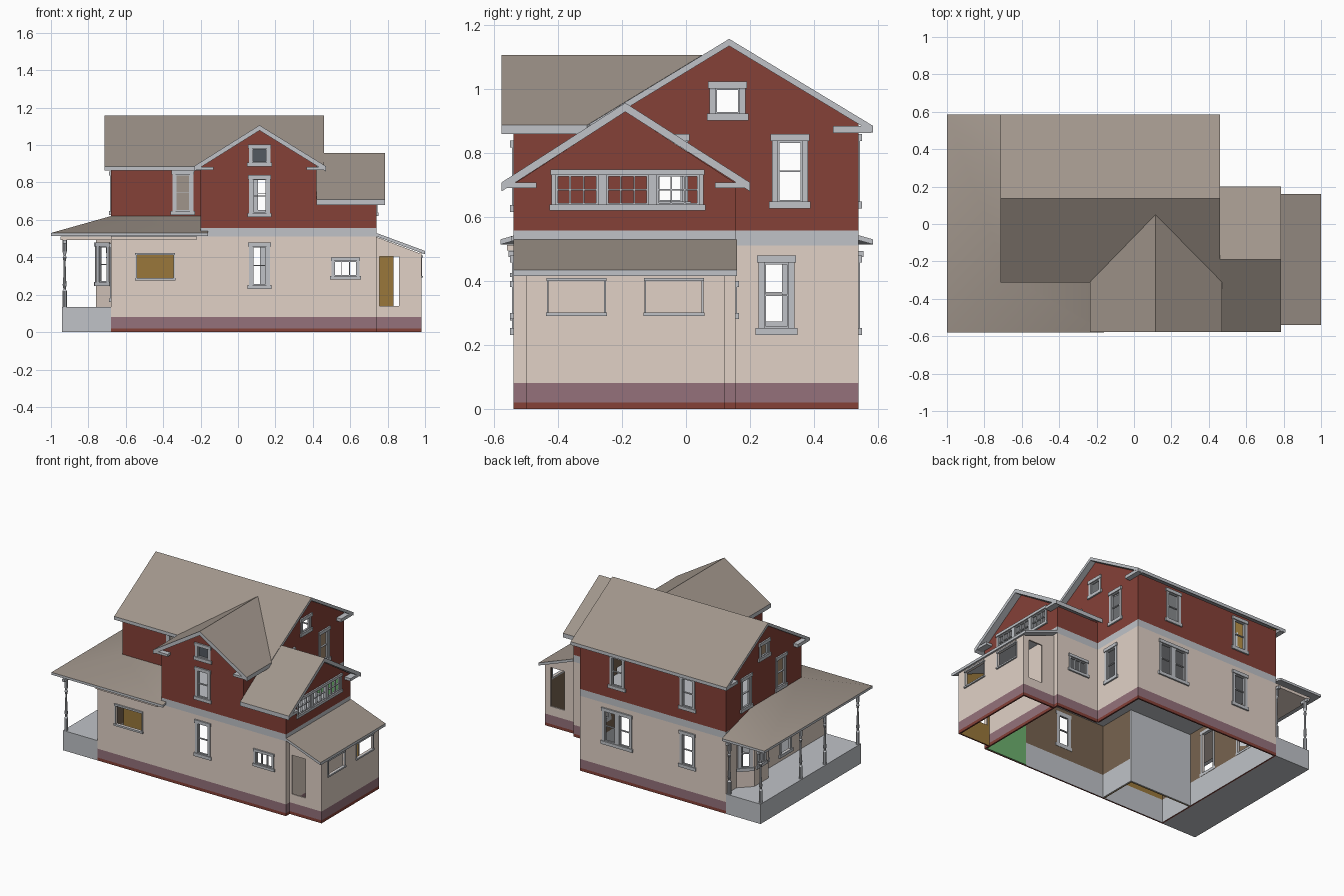
import bpy, bmesh, math
from mathutils import Matrix, Vector

if "Cube" in bpy.data.objects:
    bpy.data.objects.remove(bpy.data.objects["Cube"])


def material(name, r, g, b):
    col = [(c / 255) ** 2.2 for c in (r, g, b)] + [1]
    m = bpy.data.materials.new(name)
    m.use_nodes = True
    m.diffuse_color = col
    m.node_tree.nodes["Principled BSDF"].inputs["Base Color"].default_value = col
    return m


CREAM = material("cream siding", 224, 208, 197)
RED = material("red siding", 132, 67, 58)
PURPLE = material("plum foundation", 147, 113, 122)
TRIM = material("grey trim", 190, 193, 198)
ROOF = material("taupe shingle", 159, 148, 138)
BROWN = material("brown interior", 118, 99, 80)
GOLD = material("gold interior", 152, 119, 61)
GREEN = material("green interior", 108, 175, 110)
SLATE = material("dark slate", 84, 90, 97)


def finish(name, bm, mats):
    me = bpy.data.meshes.new(name)
    bm.to_mesh(me)
    bm.free()
    for m in mats:
        me.materials.append(m)
    ob = bpy.data.objects.new(name, me)
    bpy.context.scene.collection.objects.link(ob)
    return ob


def add_box(bm, lo, hi, frame=Matrix()):
    lo, hi = Vector(lo), Vector(hi)
    m = Matrix.Translation((lo + hi) / 2) @ Matrix.Diagonal((*(hi - lo), 1))
    bmesh.ops.create_cube(bm, size=1, matrix=frame @ m)


def box(name, lo, hi, mat):
    bm = bmesh.new()
    add_box(bm, lo, hi)
    return finish(name, bm, [mat])


def window(name, frame, uc, w, z0, z1, cols, rows, f):
    """Casing, sill, head and glazing bars around an opening."""
    bm = bmesh.new()
    a, b, out, back = uc - w / 2, uc + w / 2, -0.005, 0.012
    add_box(bm, (a, out, z0), (a + f, back, z1), frame)
    add_box(bm, (b - f, out, z0), (b, back, z1), frame)
    add_box(bm, (a - f / 2, 2 * out, z0 - .004), (b + f / 2, back, z0 + f), frame)
    add_box(bm, (a - f / 4, 2 * out, z1 - f), (b + f / 4, back, z1 + .004), frame)
    if rows:
        # Sash border
        s = .005
        a, b, z0, z1 = a + f, b - f, z0 + f, z1 - f
        for x in (a, b - s):
            add_box(bm, (x, 0, z0), (x + s, back, z1), frame)
        for z in (z0, z1 - s):
            add_box(bm, (a, 0, z), (b, back, z + s), frame)
        # Glazing bars
        for i in range(1, cols):
            x = a + (b - a) * i / cols
            add_box(bm, (x - s / 2, 0, z0), (x + s / 2, back, z1), frame)
        for i in range(1, rows):
            z = z0 + (z1 - z0) * i / rows
            add_box(bm, (a, 0, z - s / 2), (b, back, z + s / 2), frame)
    finish(name, bm, [TRIM])


BANDS = [(.02, RED), (.08, PURPLE), (.51, CREAM), (.557, TRIM), (9, RED)]


def wall(name, p0, p1, z0, z1, openings=(), gable=None, inner=BROWN):
    """Panel from p0 to p1, outside on the right hand; u runs along it."""
    d = Vector((p1[0] - p0[0], p1[1] - p0[1])).normalized()
    frame = Matrix.Rotation(math.atan2(d.y, d.x), 4, 'Z')
    depth = d.x * p0[1] - d.y * p0[0]
    frame = frame @ Matrix.Translation((0, depth, 0))
    u0, u1 = d.dot(Vector(p0)), d.dot(Vector(p1))
    holes = [(c - w / 2 + f, c + w / 2 - f, a + f, b - f)
             for c, w, a, b, _, _, f in openings]
    us = sorted({u0, u1, *[v for h in holes for v in h[:2]]})
    zs = {z0, z1, *[v for h in holes for v in h[2:]]}
    zs = sorted(zs | {z for z, _ in BANDS if z0 < z < z1})
    bm = bmesh.new()
    for ua, ub in zip(us, us[1:]):
        for za, zb in zip(zs, zs[1:]):
            u, z = (ua + ub) / 2, (za + zb) / 2
            if any(h[0] < u < h[1] and h[2] < z < h[3] for h in holes):
                continue
            q = [(ua, za), (ub, za), (ub, zb), (ua, zb)]
            face = bm.faces.new([bm.verts.new((x, 0, y)) for x, y in q])
            face.material_index = next(i for i, s in enumerate(BANDS) if z < s[0])
    bmesh.ops.remove_doubles(bm, verts=bm.verts, dist=1e-5)
    if gable:
        ridge, top, slope = gable
        for s in (-1, 1):
            bmesh.ops.bisect_plane(bm, geom=bm.verts[:] + bm.edges[:] + bm.faces[:],
                                   plane_co=(ridge, 0, top), plane_no=(s * slope, 0, 1),
                                   clear_outer=True)
    bm.transform(frame)
    ob = finish(name, bm, [m for _, m in BANDS] + [inner])
    mod = ob.modifiers.new("thickness", 'SOLIDIFY')
    mod.thickness, mod.offset, mod.material_offset = .01, -1, 9
    for i, o in enumerate(openings):
        if o[-1]:
            window(f"{name}_window_{i + 1}", frame, *o)


def roof(name, polys, t=.022):
    """Shingled slab: listed faces on top, trim on edges and underside."""
    bm = bmesh.new()
    for p in polys:
        bm.faces.new([bm.verts.new(v) for v in p])
    bmesh.ops.remove_doubles(bm, verts=bm.verts, dist=1e-5)
    r = bmesh.ops.extrude_face_region(bm, geom=bm.faces[:], use_keep_orig=True)
    new = [v for v in r["geom"] if isinstance(v, bmesh.types.BMVert)]
    bmesh.ops.translate(bm, verts=new, vec=(0, 0, -t))
    bmesh.ops.recalc_face_normals(bm, faces=bm.faces)
    for f in bm.faces:
        f.material_index = 0 if f.normal.z > .2 else 1
        f.smooth = True
    # Shallow hips are soft, ridges and edges crisp
    for e in bm.edges:
        e.smooth = e.calc_face_angle(3) < .6
    finish(name, bm, [ROOF, TRIM])


def hung(c, z0, z1, w=.112):
    return (c, w, z0, z1, 1, 2, .018)


LOW, HIGH, ATTIC = (.235, .475), (.63, .855), (.905, 1.02)
L, R, F, B = -.68, .42, -.54, .54          # main body
WX, WB = .74, .155                         # wing
BX, REC = -.2, -.27                        # front gable block and recess
BASE, FLOOR = .16, .515                    # foundation lining, storey line
main_gable = (.135, 1.137, .607)
vent = lambda c: (c, .112, *ATTIC, 1, 1, .018)
low_strip = lambda c: (c, .15, .285, .395, 3, 1, .014)

# Foundation around the body and the lean-to
outline = [(L, F), (WX, F), (WX, WB), (R, WB), (R, B), (L, B)]
for i, p in enumerate(outline):
    wall(f"foundation_{i + 1}", p, outline[(i + 1) % 6], 0, BASE, inner=TRIM)
LX, LF, LB = .98, -.5, .12
lean = [(WX, LF), (LX, LF), (LX, LB), (WX, LB)]

# Front walls
wall("front_wall_left", (L, F), (BX, F), BASE, FLOOR,
     [(-.443, .21, .28, .42, 1, 0, .008)], inner=GOLD)
wall("front_gable_wall", (BX, F), (R, F), BASE, 1.1,
     [hung(.115, *LOW), hung(.115, .62, .835), (.115, .115, .89, 1, 1, 1, .018)],
     (.115, 1.08, .62))
wall("front_wall_wing", (R, F), (WX, F), BASE, .7, [low_strip(.575)], inner=GREEN)
wall("recessed_front_wall", (L, REC), (BX, REC), FLOOR, .88, [hung(-.295, .63, .86)])
wall("gable_block_left", (BX, REC), (BX, F), FLOOR, .88)
wall("gable_block_right", (R, F), (R, REC), FLOOR, .88)

# Right walls
wall("wing_gable_wall", (WX, F), (WX, WB), BASE, .95,
     [(c, .158, .625, .745, 3, 2, .014) for c in (-.341, -.183, -.025)],
     (-.19, .93, .65), GREEN)
wall("wing_back_wall", (WX, WB), (R, WB), BASE, .7, [low_strip(-.575)], inner=GREEN)
wall("right_wall_lower", (R, WB), (R, B), BASE, .557, [hung(.283, *LOW)])
wall("right_wall_upper", (R, REC), (R, B), .557, 1.15,
     [hung(.325, *HIGH), hung(-.05, *HIGH), vent(.13)], main_gable)

# Back and left walls
wall("back_wall", (R, B), (L, B), BASE, .88,
     [hung(-.195, *LOW), hung(-.085, *LOW), hung(.39, *LOW),
      hung(-.14, *HIGH), hung(.39, *HIGH)])
wall("left_wall_lower", (L, B), (L, F), BASE, FLOOR,
     [(-.275, .2, .165, .48, 1, 0, .01), (.1, .13, .165, .47, 1, 0, .016)])
wall("left_wall_upper", (L, B), (L, REC), FLOOR, 1.15,
     [hung(-.325, *HIGH), hung(.05, *HIGH), vent(-.13)], (-.135, *main_gable[1:]), GOLD)

# Bay under the porch
bay = [(L, .43), (-.76, .35), (-.76, .2), (L, .12)]
for i, (p, q) in enumerate(zip(bay, bay[1:])):
    d = (Vector(q) - Vector(p)).normalized()
    mid = d.dot((Vector(p) + Vector(q)) / 2)
    wall(f"bay_wall_{i + 1}", p, q, .13, .5, [hung(mid, .25, .475, .095)])

# Lean-to walls, with staggered plain doorways front and back
door = lambda c: (c, .105, .14, .405, 1, 0, 0)
pane = lambda c: (c, .185, .295, .405, 1, 0, .006)
wall("lean_to_front", lean[0], lean[1], 0, .509, [door(.808)], (WX, .509, .38), GOLD)
wall("lean_to_side", lean[1], lean[2], 0, .425, [pane(-.343), pane(-.038)])
wall("lean_to_back", lean[2], lean[3], 0, .509, [door(-.885)], (-WX, .509, .38), GOLD)


def gable_x(name, x0, x1, y0, yr, y1, eave, ridge, t):
    roof(name, [[(x0, y0, eave), (x1, y0, eave), (x1, yr, ridge), (x0, yr, ridge)],
                [(x0, yr, ridge), (x1, yr, ridge), (x1, y1, eave), (x0, y1, eave)]], t)


# Roofs
gable_x("main_roof", -.715, .46, -.312, .135, .585, .885, 1.157, .022)
gable_x("wing_roof", R, .787, -.577, -.19, .2, .708, .957, .028)
xl, xm, xr, yf, e, top = -.235, .115, .47, -.577, .887, 1.106
roof("front_gable_roof",
     [[(xl, yf, e), (xm, yf, top), (xm, .05, top), (xl, -.31, e)],
      [(xm, yf, top), (xr, yf, e), (xr, -.31, e), (xm, .05, top)]], .028)
roof("lean_to_roof", [[(WX, -.54, .53), (1, -.54, .434), (1, .16, .434), (WX, .16, .53)]], .018)
e, t = .53, .62
o1, o2, i1, i2 = (-1, -.58, e), (-1, .585, e), (L, REC, t), (L, .27, t)
roof("porch_roof",
     [[o1, (-.16, -.58, e), (-.16, -.545, .54), (BX, -.545, .54), (BX, REC, t), i1],
      [o2, o1, i1, i2], [(L, .585, e), o2, i2]], .016)

# Eave returns at the gable feet
for i, x in enumerate((-.713, R)):
    for j, y in enumerate((-.305, .46)):
        box(f"main_eave_return_{i}{j}", (x, y, .863), (x + .036, y + .12, .885), TRIM)
for i, x in enumerate((-.23, .365)):
    box(f"front_eave_return_{i}", (x, -.575, .866), (x + .1, F, .882), TRIM)
for i, y in enumerate((-.572, .09)):
    box(f"wing_eave_return_{i}", (WX, y, .69), (.785, y + .105, .708), TRIM)

# Porch deck, ceiling and turned posts
box("porch_deck", (-.94, F, 0), (L, B, .135), TRIM)
box("porch_ceiling", (-.95, F, .492), (L, B, .512), CREAM)
box("front_eave_board", (L, -.56, .495), (-.22, F, .512), CREAM)
profile = [(.012, .135), (.012, .22), (.006, .23), (.011, .25), (.007, .3),
           (.006, .38), (.011, .4), (.006, .41), (.012, .43), (.012, .495)]
for i, (x, y) in enumerate([(-.927, .52), (-.927, .09), (-.927, -.17), (-.927, -.525), (-.695, .525)]):
    bm = bmesh.new()
    for (r0, z0), (r1, z1) in zip(profile, profile[1:]):
        bmesh.ops.create_cone(bm, segments=10, radius1=r0, radius2=r1, depth=z1 - z0,
                              matrix=Matrix.Translation((x, y, (z0 + z1) / 2)))
    add_box(bm, (x - .009, y - .03, .475), (x + .009, y + .03, .493))
    finish(f"porch_post_{i + 1}", bm, [TRIM])

# Interior pieces seen through the openings
box("upper_floor", (L + .01, F + .01, .503), (R - .01, B - .01, FLOOR), TRIM)
box("wing_floor", (R - .01, F + .01, .503), (WX - .01, WB - .01, FLOOR), TRIM)
box("green_room_lining", (R, -.529, 0), (.729, -.524, .28), GREEN)
box("recess_window_blind", (-.335, -.262, .645), (-.255, -.257, .845), ROOF)
box("front_vent_pane", (.07, -.53, .9), (.16, -.526, .99), SLATE)
# Gold front room with grey-based partitions
box("room_side_gold", (-.21, F + .01, 0), (-.203, REC, .5), GOLD)
box("room_side_brown", (-.203, F + .01, BASE), (-.196, REC, .5), BROWN)
box("room_side_base", (-.203, F + .01, 0), (-.196, REC, BASE), TRIM)
box("room_back_gold", (L + .01, REC - .007, 0), (-.203, REC, .5), GOLD)
box("room_back_grey", (L + .01, REC, 0), (-.196, REC + .007, .5), TRIM)
